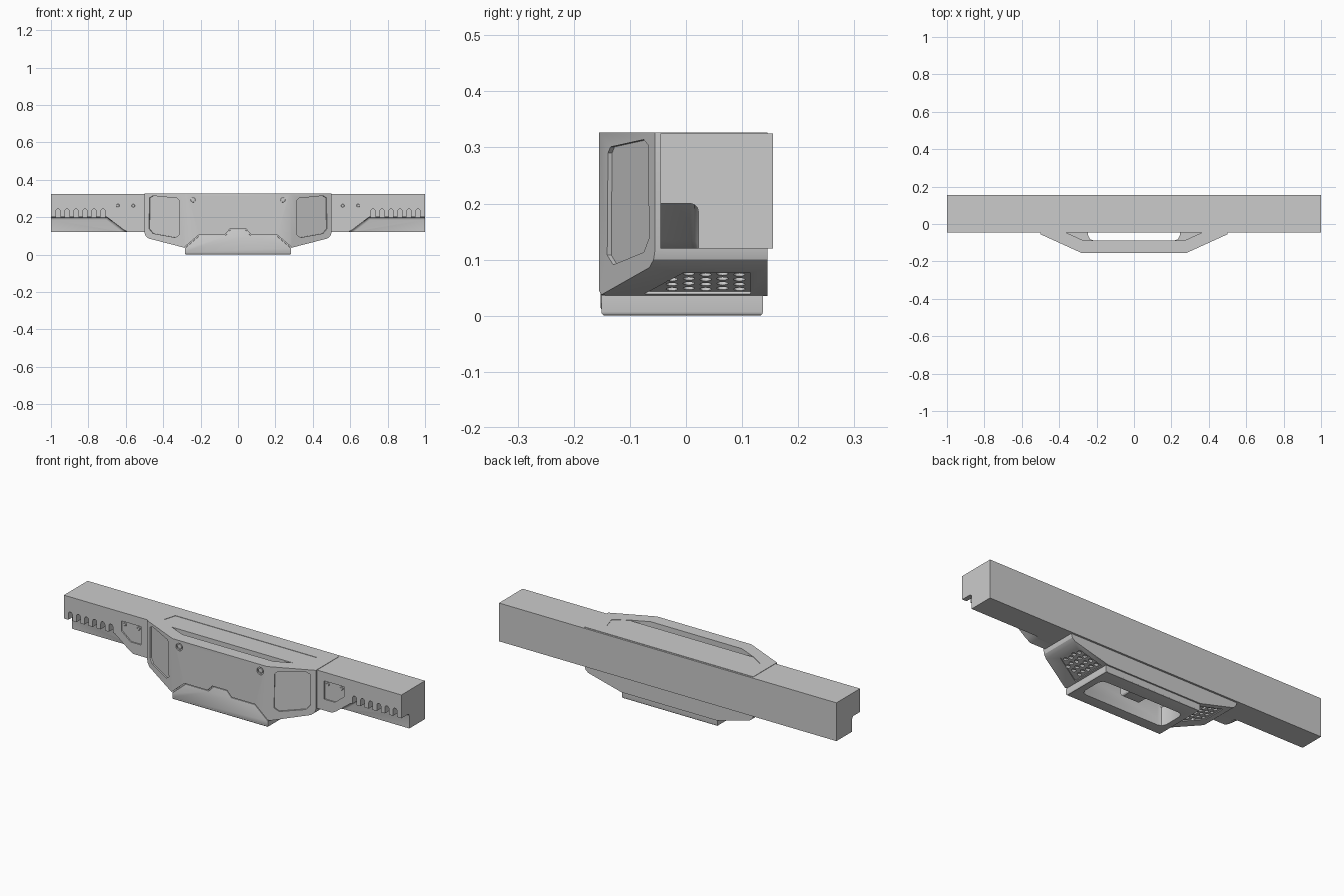
import bpy, bmesh, math
from mathutils import Vector

if "Cube" in bpy.data.objects:
    bpy.data.objects.remove(bpy.data.objects["Cube"])


def prism(name, pts, vec, bevel=0.0, segs=3):
    """Closed prism: 3D outline swept along vec; the far rim can be rounded."""
    bm = bmesh.new()
    face = bm.faces.new([bm.verts.new(p) for p in pts])
    ext = bmesh.ops.extrude_face_region(bm, geom=[face], use_keep_orig=True)["geom"]
    far = [g for g in ext if isinstance(g, bmesh.types.BMVert)]
    rim = [g for g in ext if isinstance(g, bmesh.types.BMEdge)]
    bmesh.ops.translate(bm, verts=far, vec=vec)
    if bevel:
        bmesh.ops.bevel(bm, geom=rim, offset=bevel, segments=segs, profile=0.5, affect='EDGES')
    bmesh.ops.recalc_face_normals(bm, faces=bm.faces)
    me = bpy.data.meshes.new(name)
    bm.to_mesh(me)
    bm.free()
    ob = bpy.data.objects.new(name, me)
    bpy.context.collection.objects.link(ob)
    return ob


def boolean(ob, cutter, op='DIFFERENCE'):
    m = ob.modifiers.new("cut", 'BOOLEAN')
    m.operation, m.solver, m.object = op, 'EXACT', cutter
    bpy.context.view_layer.update()
    new = bpy.data.meshes.new_from_object(ob.evaluated_get(bpy.context.evaluated_depsgraph_get()))
    ob.modifiers.clear()
    ob.data = new
    bpy.data.objects.remove(cutter)


def both(pts):
    """Mirror a half outline (x > 0) into a closed symmetric one."""
    return pts + [(-x, y, z) for x, y, z in reversed(pts)]


def circle(c, u, v, r, n=16):
    c, u, v = Vector(c), Vector(u), Vector(v)
    return [c + u * r * math.cos(2 * math.pi * i / n) + v * r * math.sin(2 * math.pi * i / n)
            for i in range(n)]


def join(name, obs):
    with bpy.context.temp_override(active_object=obs[0], selected_editable_objects=obs):
        bpy.ops.object.join()
    obs[0].name = name
    return obs[0]


X, Y, Z = Vector((1, 0, 0)), Vector((0, 1, 0)), Vector((0, 0, 1))

# Main cross beam
beam = prism("cross_beam", [(-1, -.045, .12), (1, -.045, .12), (1, -.045, .325), (-1, -.045, .325)], Y * .2)
slots, panels = [], []
for s in (-1, 1):
    # lower front step towards each end
    step = [(1.05, .2), (.70, .2), (.615, .135), (.585, .118), (.585, .05), (1.05, .05)]
    boolean(beam, prism("cut", [(s * x, -.07, z) for x, z in step], Y * .092, .014))
    # row of round-topped slots above the step
    for i in range(6):
        c = s * (.722 + i * .048)
        arch = [(c + .012 * math.cos(a), -.07, .232 + .012 * math.sin(a))
                for a in [math.pi * k / 6 for k in range(7)]]
        slots.append(prism("cut", arch + [(c - .012, -.07, .19), (c + .012, -.07, .19)], Y * .085))
    # recessed bolt panels
    pan = [(.542, .278), (.66, .278), (.66, .225), (.605, .18), (.542, .18)]
    panels.append(prism("cut", [(s * x, -.06, z) for x, z in pan], Y * .022))
    for x in (.56, .642):
        prism("panel_bolt", circle((s * x, -.036, .262), X, Z, .009), -Y * .007, .002, 1)
boolean(beam, join("cut", slots))
boolean(beam, join("cut", panels))

# Centre body: plan outline limited by front outline
body = prism("centre_body", both([(.28, -.155, 0), (.5, -.055, 0), (.5, .145, 0)]), Z * .327)
front = both([(.5, -.3, .34), (.5, -.3, .118), (.494, -.3, .1), (.478, -.3, .086), (.28, -.3, .035)])
boolean(body, prism("cut", front, Y * .6), 'INTERSECT')
# top opening, and well through the bottom
boolean(body, prism("cut", both([(.27, -.088, .1), (.37, -.043, .1), (.44, 0, .1), (.42, .07, .1)]), Z * .3))


def well(z, h):
    pts = [(.215, -.088, z), (.235, -.082, z), (.245, -.06, z), (.245, .035, z), (.235, .056, z), (.215, .062, z)]
    return prism("cut", both(pts), Z * h)


boolean(body, well(-.1, .3))
# shaped seat for the skid plate on the front
lip = [(.283, .035), (.205, .102), (.068, .102), (.04, .132)]
boolean(body, prism("cut", both([(.29, -.2, .0)] + [(x + .004, -.2, z + .004) for x, z in lip]), Y * .056))


def wing(s, x, z, off=0.0):
    return Vector((s * (x + .414 * off), -.155 + (x - .28) * .4545 - .91 * off, z))


slope = Vector((.97, 0, .245))
for s in (-1, 1):
    # recessed panel on each angled wing
    out = [(.315, .29), (.325, .301), (.455, .314), (.473, .304), (.476, .138), (.455, .113),
           (.335, .091), (.312, .108)]
    n = wing(s, 0, 0, 1) - wing(s, 0, 0)
    boolean(body, prism("cut", [wing(s, x, z, .01) for x, z in out], -n * .018))
    # perforated panel on the sloping underside
    up = Vector((-s * slope.z, 0, slope.x))
    under = lambda x, y: Vector((s * x, y, .035 + (x - .28) * .2525))
    area = [(.293, -.075), (.44, -.005), (.44, .115), (.293, .115)]
    boolean(body, prism("cut", [under(x, y) - up * .02 for x, y in area], up * .025))
    u = Vector((s * slope.x, 0, slope.z))
    holes = []
    for col in range(5):
        for row in range(4):
            x, y = .31 + row * .034 + (col % 2) * .006, -.025 + col * .03
            if x < .31 + (y + .075) * 1.5:
                holes.append(prism("cut", circle(under(x, y) - up * .02, u, Y, .0105, 12), up * .035))
    boolean(body, join("cut", holes))
    # front bolts in round recesses
    boolean(body, prism("cut", circle((s * .24, -.17, .292), X, Z, .02, 24), Y * .023))
    prism("front_bolt", circle((s * .24, -.145, .292), X, Z, .013, 24), -Y * .009, .003, 2)

# Skid plate: floor frame plus raised front lip
skid = prism("skid_plate", both([(.283, -.151, .036), (.283, .137, .036)]), -Z * .036, .007)
boolean(skid, well(-.1, .3))
prism("skid_lip", both([(.281, -.125, .01)] + [(x, -.125, z) for x, z in lip]), -Y * .027, .004, 2)

# Pier that divides the well in two
prism("centre_pier", [(-.055, -.03, .125), (.055, -.03, .125), (.055, .07, .125), (-.055, .07, .125)],
      -Z * .1, .015)

# Smooth curved areas, keep hard edges
for ob in bpy.context.scene.objects:
    with bpy.context.temp_override(object=ob, active_object=ob, selected_objects=[ob],
                                   selected_editable_objects=[ob]):
        bpy.ops.object.shade_smooth_by_angle(angle=math.radians(30))
